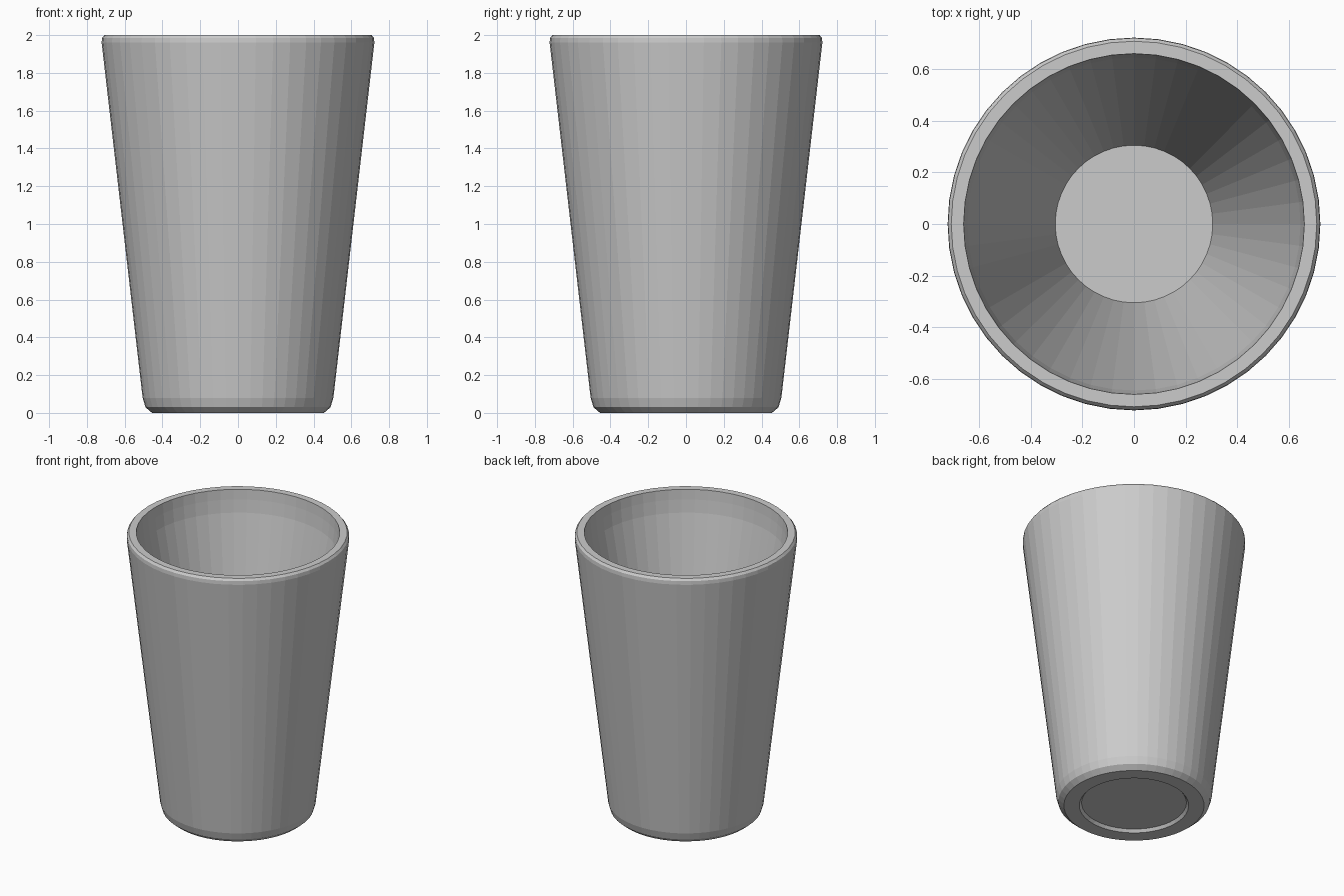
import bpy, bmesh, math

if "Cube" in bpy.data.objects:
    bpy.data.objects.remove(bpy.data.objects["Cube"])

SIDES = 48

# Half profile (radius, z): underside recess, outer wall, rim, inner wall, floor
PROFILE = [
    (0.34, 0.02), (0.355, 0.0),
    (0.455, 0.0), (0.49, 0.03), (0.505, 0.08),
    (0.722, 1.96), (0.72, 1.985), (0.708, 2.0),
    (0.66, 2.0), (0.655, 1.93), (0.645, 1.84),
    (0.305, 0.12),
]


def lathe(name, profile, sides):
    """Spin a half profile around z and cap both ends."""
    bm = bmesh.new()
    rings = []
    for r, z in profile:
        rings.append([bm.verts.new((r * math.cos(2 * math.pi * i / sides),
                                    r * math.sin(2 * math.pi * i / sides), z))
                      for i in range(sides)])
    for a, b in zip(rings, rings[1:]):
        for i in range(sides):
            j = (i + 1) % sides
            bm.faces.new((a[i], a[j], b[j], b[i]))
    bm.faces.new(rings[0][::-1])
    bm.faces.new(rings[-1])
    mesh = bpy.data.meshes.new(name)
    bm.to_mesh(mesh)
    bm.free()
    obj = bpy.data.objects.new(name, mesh)
    bpy.context.collection.objects.link(obj)
    return obj


# Tapered drinking cup
lathe("cup", PROFILE, SIDES)
